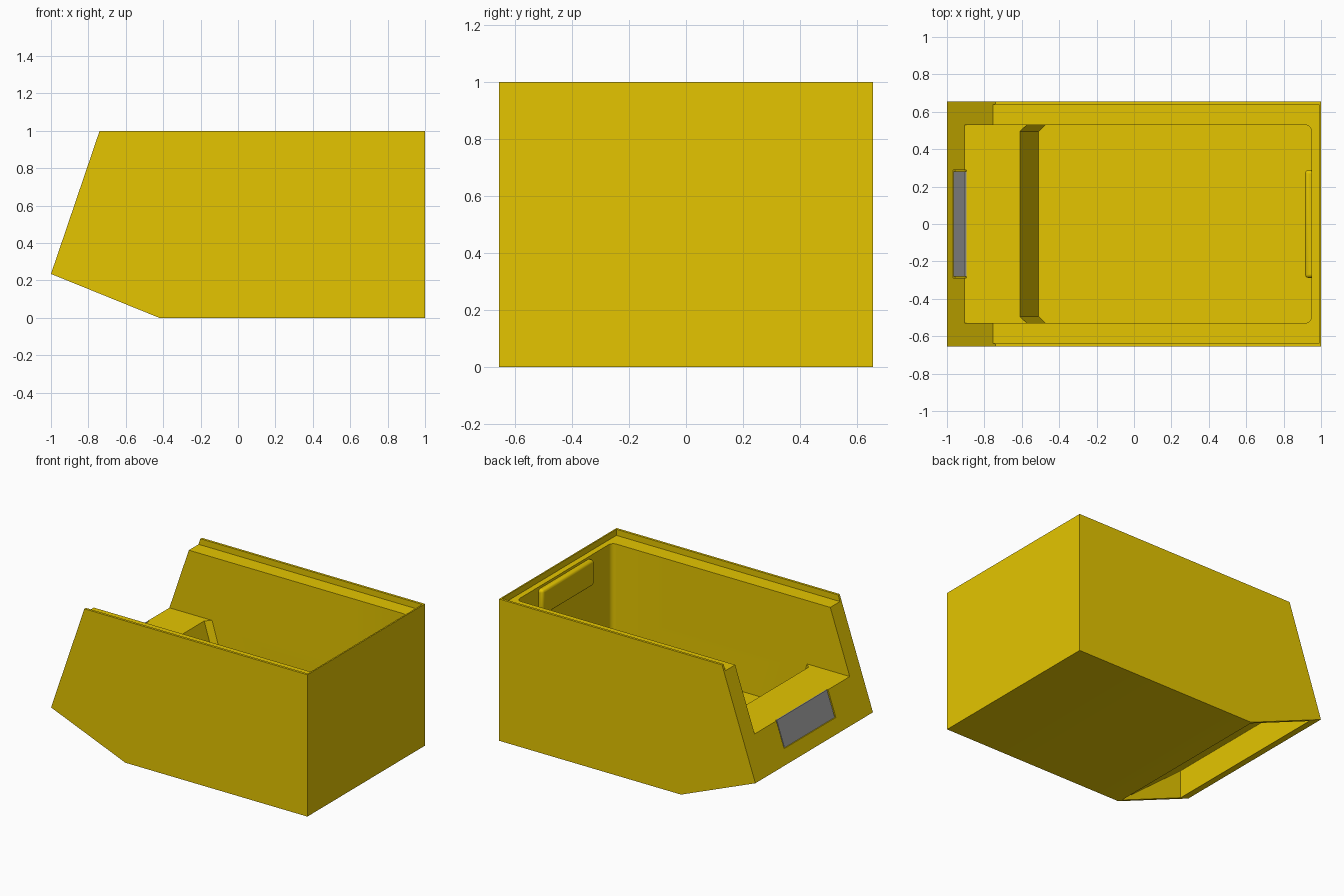
import bpy, bmesh

old = bpy.data.objects.get("Cube")
if old:
    bpy.data.objects.remove(old)


def material(name, rgb):
    m = bpy.data.materials.new(name)
    m.use_nodes = True
    m.diffuse_color = (*rgb, 1)
    m.node_tree.nodes["Principled BSDF"].inputs["Base Color"].default_value = (*rgb, 1)
    return m


yellow = material("bin yellow", (0.78, 0.56, 0.0))
grey = material("label grey", (0.33, 0.33, 0.33))


def prism(name, profile, half_width, mat, corner=0):
    """Extrude an x-z profile across y; optionally chamfer front and round back corners."""
    bm = bmesh.new()
    sides = [[bm.verts.new((x, y, z)) for x, z in profile] for y in (-half_width, half_width)]
    bm.faces.new(sides[0])
    bm.faces.new(sides[1][::-1])
    n = len(profile)
    for i in range(n):
        j = (i + 1) % n
        bm.faces.new((sides[0][j], sides[0][i], sides[1][i], sides[1][j]))
    bmesh.ops.recalc_face_normals(bm, faces=bm.faces)
    if corner:
        for side, segments in ((-1, 1), (1, 4)):
            upright = [e for e in bm.edges
                       if abs(e.verts[0].co.z - e.verts[1].co.z) > 0.5
                       and e.verts[0].co.x * side > 0]
            bmesh.ops.bevel(bm, geom=upright, offset=corner, segments=segments,
                            profile=0.5, affect='EDGES')
    mesh = bpy.data.meshes.new(name)
    bm.to_mesh(mesh)
    bm.free()
    mesh.materials.append(mat)
    obj = bpy.data.objects.new(name, mesh)
    bpy.context.collection.objects.link(obj)
    return obj


def box(x0, x1, z0, z1):
    return [(x0, z0), (x1, z0), (x1, z1), (x0, z1)]


def activate(obj):
    bpy.ops.object.select_all(action='DESELECT')
    obj.select_set(True)
    bpy.context.view_layer.objects.active = obj


def cut(target, cutter):
    cutter.hide_render = True
    mod = target.modifiers.new("cut", 'BOOLEAN')
    mod.operation, mod.solver, mod.object = 'DIFFERENCE', 'EXACT', cutter
    activate(target)
    bpy.ops.object.modifier_apply(modifier=mod.name)
    bpy.data.objects.remove(cutter)


def slanted(z0, z1, near, far):
    """Profile of a slab parallel to the leaning front face."""
    x0, x1 = (-1 + 0.34 * (z - 0.235) for z in (z0, z1))
    return [(x0 + near, z0), (x0 + far, z0), (x1 + far, z1), (x1 + near, z1)]


# Outer body
shelf_z, floor_z = 0.51, 0.18
body = prism("bin_body", [(-1, 0.235), (-0.42, 0), (1, 0), (1, 1), (-0.74, 1)], 0.655, yellow)

# Stacking ledge, front opening and main basin
cut(body, prism("ledge_cutter", box(-1.2, 0.99, 0.957, 1.2), 0.638, yellow))
cut(body, prism("opening_cutter", box(-1.2, 0.5, shelf_z, 1.2), 0.53, yellow))
cut(body, prism("basin_cutter", [(-0.51, floor_z), (0.95, floor_z), (0.95, 1.2),
                                 (-0.819, 1.2)], 0.53, yellow, 0.035))

# Wedge-shaped hollow under the front lip, used as a grip
cut(body, prism("grip_cutter", [(-0.92, 0.1), (-0.425, 0.004), (-0.92, 0.4)], 0.635, yellow))

# Label slot in the front lip, with the label set in it
cut(body, prism("slot_cutter", slanted(0.33, 0.6, -0.05, 0.01), 0.288, yellow))
prism("label", slanted(0.333, 0.511, 0.002, 0.0095), 0.28, grey)

# Raised pad inside the back wall
pad = prism("back_wall_pad", box(0.915, 0.972, 0.76, 0.94), 0.288, yellow)
bevel = pad.modifiers.new("soft_edges", 'BEVEL')
bevel.width, bevel.segments = 0.018, 3

for obj in (body, pad):
    activate(obj)
    bpy.ops.object.shade_smooth_by_angle(angle=0.6)
